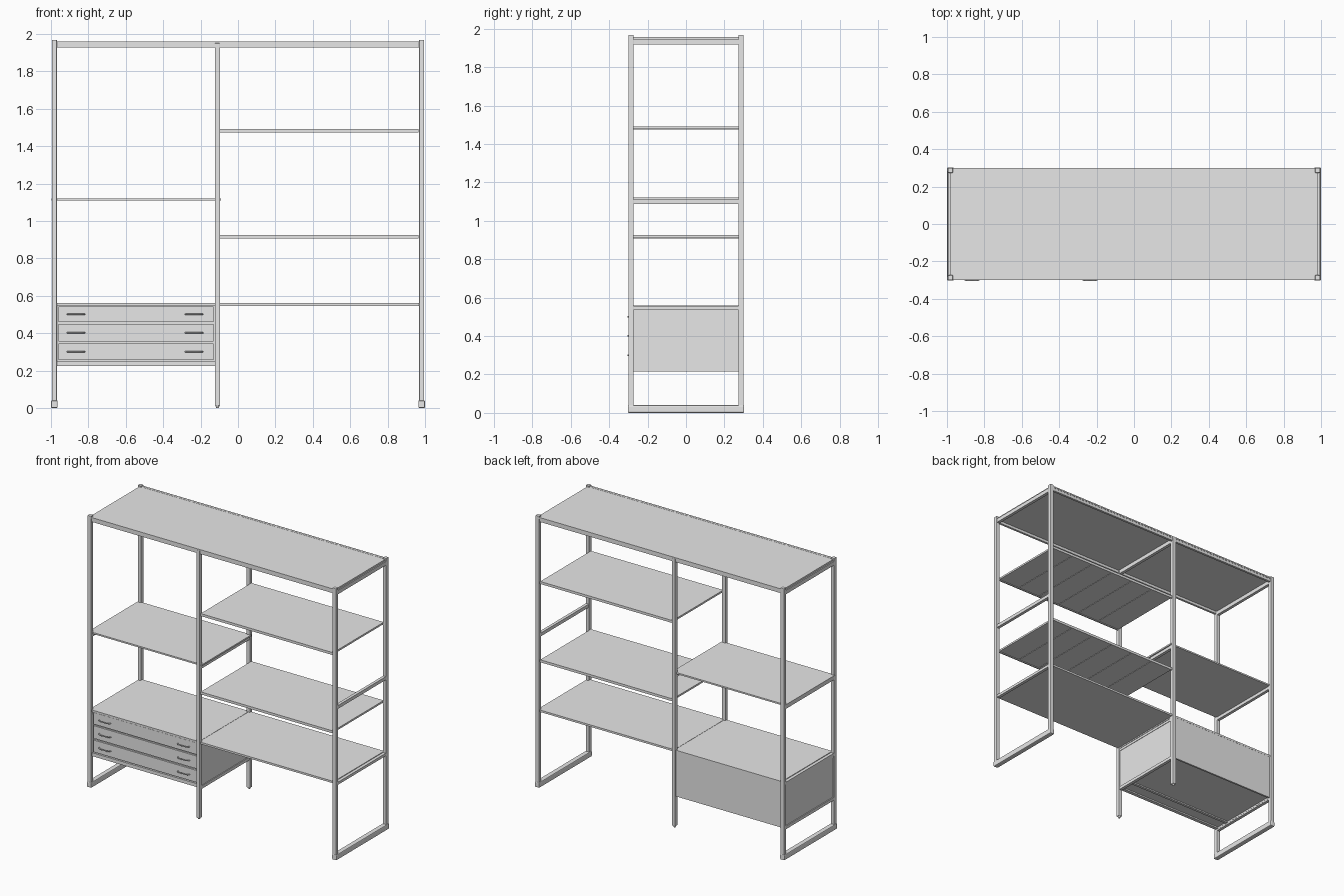
import bpy

cube = bpy.data.objects.get("Cube")
if cube:
    bpy.data.objects.remove(cube, do_unlink=True)

GREY = bpy.data.materials.new("light_grey")
GREY.use_nodes = True
GREY.diffuse_color = (0.8, 0.8, 0.8, 1)
GREY.node_tree.nodes["Principled BSDF"].inputs["Base Color"].default_value = (0.8, 0.8, 0.8, 1)


def box(name, xs, ys, zs, bevel=0):
    """Box given by its extent on each axis."""
    bpy.ops.mesh.primitive_cube_add(size=1)
    ob = bpy.context.object
    ob.name = name
    ob.location = [(a + b) / 2 for a, b in (xs, ys, zs)]
    ob.scale = [b - a for a, b in (xs, ys, zs)]
    bpy.ops.object.transform_apply(location=False, rotation=False, scale=True)
    ob.data.materials.append(GREY)
    if bevel:
        mod = ob.modifiers.new("soft_edges", "BEVEL")
        mod.width = bevel
        mod.segments = 2
    return ob


def around(c, half):
    return (c - half, c + half)


POST = 0.0135           # half width of a post
END, MID = 0.982, -0.11  # frame positions
DEPTH = 0.287           # post centre in depth
FRAMES = {"left": END, "middle": MID, "right": -END}

# Upright frames: posts, cross bars and feet
for side, x in FRAMES.items():
    middle = side == "middle"
    for face, y in (("front", -DEPTH), ("back", DEPTH)):
        bottom, top = (0.012, 1.95) if middle else (0.03, 1.967)
        box(f"{side}_{face}_post", around(x, POST), around(y, POST), (bottom, top), 0.002)
        if middle:
            bpy.ops.mesh.primitive_cone_add(vertices=16, radius1=0.006, radius2=0.012,
                                            depth=0.014, location=(x, y, 0.007))
            glide = bpy.context.object
            glide.name = f"{face}_glide"
            glide.data.materials.append(GREY)
    bars = {"top": (1.917, 1.945), "upper": (1.087, 1.111), "shelf": (0.537, 0.556)}
    if side != "left":
        bars["lower"] = (0.215, 0.237)
    for level, zs in bars.items():
        box(f"{side}_{level}_cross_bar", around(x, 0.011), (-0.275, 0.275), zs)
    if not middle:
        box(f"{side}_foot_runner", around(x, 0.018), (-0.303, 0.303), (0, 0.04), 0.006)

# Top panel with front and back beams
box("top_panel", (-0.985, 0.985), (-0.292, 0.297), (1.945, 1.957))
for face, s in (("front", -1), ("back", 1)):
    ys = sorted((s * 0.28, s * 0.296))
    box(f"{face}_top_beam", (-0.97, 0.97), ys, (1.926, 1.958))
    box(f"{face}_beam_lip", (-0.97, 0.97), sorted((s * 0.295, s * 0.299)), (1.95, 1.959))

# Shelves of the wide bay, ribbed underneath
for name, z in (("upper_shelf", 1.492), ("lower_shelf", 0.925)):
    box(name, (-0.096, 0.965), (-0.29, 0.29), (z - 0.013, z))
    for i in range(1, 6):
        x = -0.096 + i * 1.061 / 6
        box(f"{name}_rib", around(x, 0.004), (-0.28, 0.28), (z - 0.016, z - 0.012))
    for y in (-0.285, 0.285):
        box(f"{name}_edge", (-0.096, 0.965), around(y, 0.005), (z - 0.018, z - 0.003))

# Shelf of the narrow bay, resting on the cross bars
box("narrow_shelf", (-0.998, -0.09), (-0.284, 0.284), (1.11, 1.121))

# Long base shelf made of two boards
box("base_shelf_wide", (MID + 0.001, 0.97), (-0.289, 0.289), (0.546, 0.56))
box("base_shelf_narrow", (-0.97, MID - 0.001), (-0.289, 0.289), (0.546, 0.56))

# Drawer cabinet
X0, X1 = -0.968, -0.122
for side, x in (("right", -0.978), ("left", -0.113)):
    box(f"cabinet_{side}_side", around(x, 0.008), (-0.274, 0.274), (0.225, 0.548))
    box(f"cabinet_{side}_side_rail", around(x, 0.011), (-0.274, 0.274), (0.52, 0.546))
box("cabinet_back", (X0, X1), (0.275, 0.288), (0.225, 0.548))
box("cabinet_bottom", (X0, X1), (-0.272, 0.28), (0.235, 0.248))
box("cabinet_front_rail", (X0, X1), (-0.287, -0.262), (0.225, 0.25))
box("cabinet_bottom_rail", (X0, X1), (-0.18, -0.16), (0.226, 0.238))
box("cabinet_inner_front", (X0, X1), (-0.272, -0.26), (0.248, 0.548))


def handle(name, x, z):
    """Bowed pull bent from a thin rod."""
    curve = bpy.data.curves.new(name, "CURVE")
    curve.dimensions = "3D"
    curve.bevel_depth = 0.004
    curve.bevel_resolution = 2
    curve.resolution_u = 6
    curve.use_fill_caps = True
    path = [(-0.047, 0), (-0.038, 0.014), (0, 0.018), (0.038, 0.014), (0.047, 0)]
    spline = curve.splines.new("BEZIER")
    spline.bezier_points.add(len(path) - 1)
    for point, (dx, out) in zip(spline.bezier_points, path):
        point.co = (x + dx, -0.283 - out, z)
        point.handle_left_type = point.handle_right_type = "AUTO"
    curve.materials.append(GREY)
    bpy.context.collection.objects.link(bpy.data.objects.new(name, curve))


# Three drawers, each with two pulls
for i, zs in enumerate(((0.257, 0.344), (0.356, 0.448), (0.459, 0.543)), 1):
    box(f"drawer_front_{i}", (-0.96, -0.13), (-0.285, -0.27), zs)
    for side, x in (("right", -0.866), ("left", -0.235)):
        handle(f"drawer_{i}_{side}_handle", x, sum(zs) / 2)
